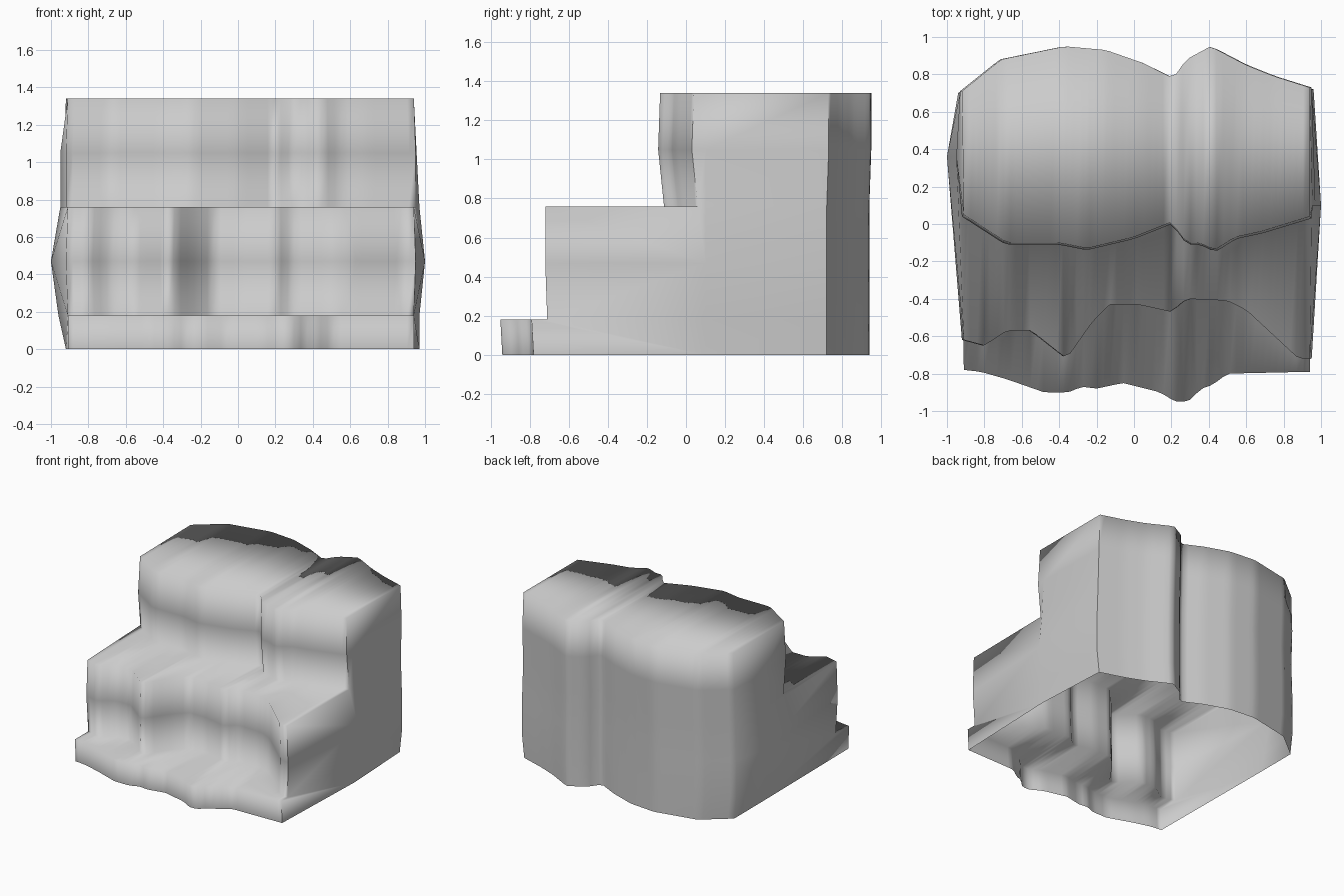
import bpy, bmesh

cube = bpy.data.objects.get("Cube")
if cube:
    bpy.data.objects.remove(cube, do_unlink=True)

COLUMNS = 52

# Plan outlines of the three ledges and the back wall, as (x, y)
LOW = [(-.91, -.78), (-.82, -.79), (-.68, -.83), (-.48, -.9), (-.35, -.9), (-.28, -.87),
       (-.2, -.88), (-.06, -.85), (.14, -.9), (.22, -.95), (.29, -.95), (.36, -.88),
       (.42, -.86), (.5, -.8), (.94, -.79)]
MIDDLE = [(-.91, -.62), (-.8, -.65), (-.68, -.57), (-.55, -.57), (-.36, -.72), (-.22, -.52),
          (-.13, -.43), (.02, -.43), (.2, -.47), (.28, -.4), (.5, -.41), (.6, -.46),
          (.88, -.72), (.94, -.72)]
HIGH = [(-.91, .05), (-.68, -.1), (-.4, -.1), (-.25, -.13), (0, -.07), (.2, .01),
        (.28, -.1), (.35, -.1), (.43, -.14), (.54, -.07), (.68, -.04), (.94, .04)]
BACK = [(-.92, .71), (-.71, .88), (-.37, .95), (-.15, .93), (.05, .86), (.21, .78),
        (.28, .88), (.41, .95), (.6, .85), (.75, .79), (.94, .73)]

# Levels of the floor, ledges and mid-walls
FLOOR, STEP1, MID2, STEP2, MID3, TOP = 0, .18, .47, .76, 1.05, 1.34


def sample(outline, x):
    for (x0, y0), (x1, y1) in zip(outline, outline[1:]):
        if x <= x1:
            return y0 + (y1 - y0) * (x - x0) / (x1 - x0)
    return outline[-1][1]


bm = bmesh.new()


def row(outline, z, shift=0, widen=0):
    """One horizontal line of vertices along an outline."""
    start, end = outline[0][0], outline[-1][0]
    verts = []
    for i in range(COLUMNS + 1):
        t = i / COLUMNS
        x = start + (end - start) * t
        verts.append(bm.verts.new((x + widen * (2 * t - 1), sample(outline, x) + shift, z)))
    return verts


# Front steps, from the floor up, then over the top and down the back
rows = {
    "low_foot": row(LOW, FLOOR, .01),
    "low_lip": row(LOW, STEP1),
    "middle_foot": row(MIDDLE, STEP1, .01),
    "middle_belly": row(MIDDLE, MID2, 0, .01),
    "middle_lip": row(MIDDLE, STEP2),
    "high_foot": row(HIGH, STEP2, .02, .01),
    "high_belly": row(HIGH, MID3, -.01, .01),
    "high_lip": row(HIGH, TOP),
    "back_top": row(BACK, TOP),
    "back_3": row(BACK, MID3, 0, .01),
    "back_2": row(BACK, STEP2, -.01, .01),
    "back_mid": row(BACK, MID2, -.01, .02),
    "back_1": row(BACK, STEP1, -.01, .02),
    "back_foot": row(BACK, FLOOR, -.01),
}
strips = list(rows.values())
for a, b in zip(strips, strips[1:]):
    for i in range(COLUMNS):
        bm.faces.new((a[i], a[i + 1], b[i + 1], b[i]))

# Bulging side walls, open underneath
BULGE = {-1: (.92, .96, 1, .95, .95), 1: (.97, .97, 1, .97, .955)}
LAYERS = [
    (["low_foot"], ["low_lip", "middle_foot"], "back_foot", "back_1"),
    (["middle_foot"], ["middle_belly"], "back_1", "back_mid"),
    (["middle_belly"], ["middle_lip", "high_foot"], "back_mid", "back_2"),
    (["high_foot"], ["high_belly"], "back_2", "back_3"),
]
for side, bulge in BULGE.items():
    end = 0 if side < 0 else COLUMNS
    mids = [bm.verts.new((side * x, .36 if side < 0 else .1, z))
            for x, z in zip(bulge, (FLOOR, STEP1, MID2, STEP2, MID3))]
    for k, (lower, upper, back_low, back_high) in enumerate(LAYERS):
        front = [rows[n][end] for n in lower + upper]
        bm.faces.new(front + [mids[k + 1], mids[k]])
        bm.faces.new((mids[k], mids[k + 1], rows[back_high][end], rows[back_low][end]))
    bm.faces.new([rows[n][end] for n in ("high_belly", "high_lip", "back_top", "back_3")]
                 + [mids[-1]])

bmesh.ops.recalc_face_normals(bm, faces=bm.faces[:])
if sum(f.normal.z * f.calc_area() for f in bm.faces) < 0:
    bmesh.ops.reverse_faces(bm, faces=bm.faces[:])

# Soft stone all over, creased only where the left side meets front and back
for f in bm.faces:
    f.smooth = True
left_ends = {strip[-1] for strip in strips}
for e in bm.edges:
    a, b = e.verts
    if a in left_ends and b in left_ends and abs(a.co.z - b.co.z) > .1:
        e.smooth = False

mesh = bpy.data.meshes.new("stepped_rock")
bm.to_mesh(mesh)
bm.free()
rock = bpy.data.objects.new("stepped_rock", mesh)
bpy.context.collection.objects.link(rock)

stone = bpy.data.materials.new("light_grey_stone")
stone.use_nodes = True
colour = (.6, .6, .6, 1)
stone.diffuse_color = colour
stone.node_tree.nodes["Principled BSDF"].inputs["Base Color"].default_value = colour
mesh.materials.append(stone)
